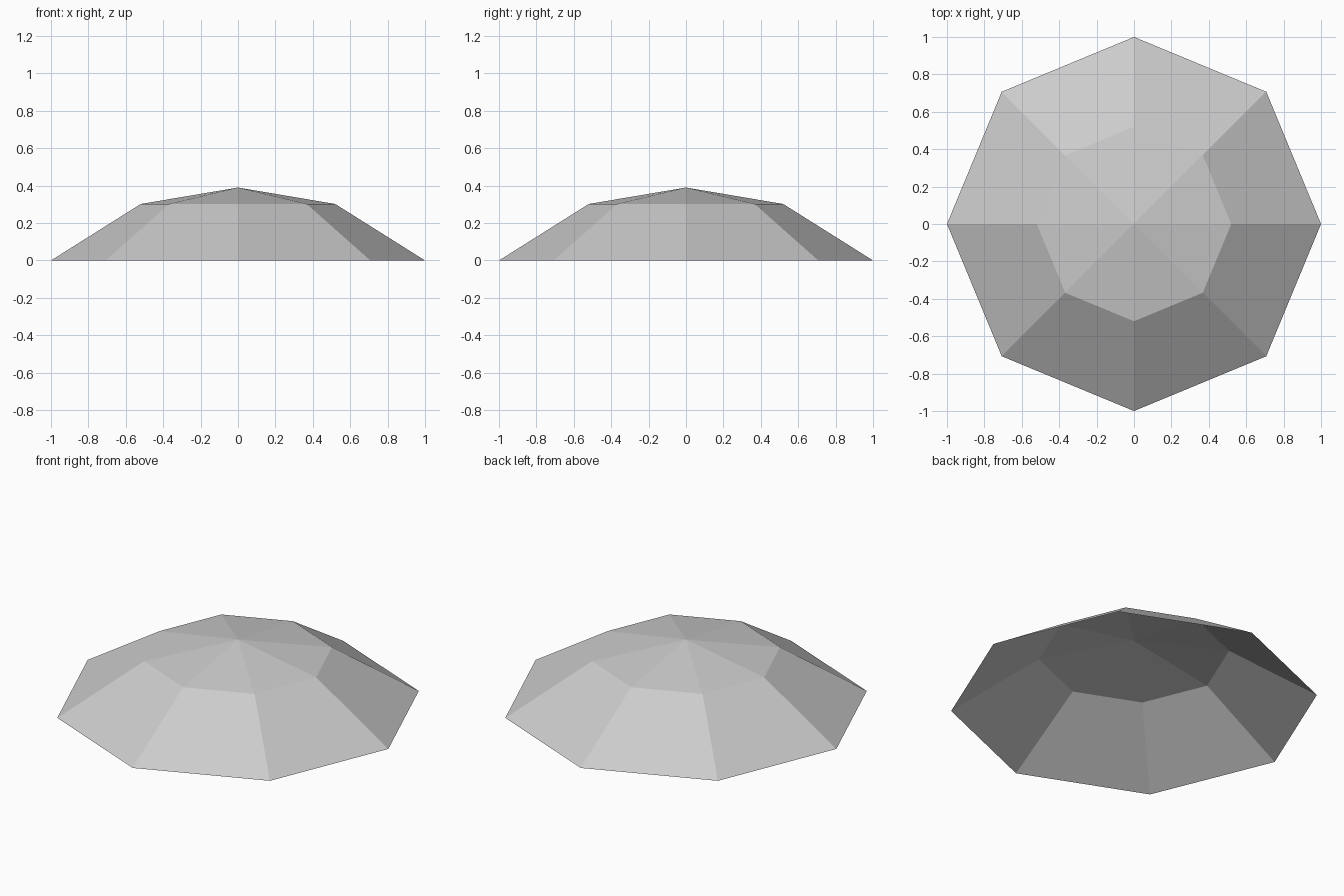
import bpy, bmesh, math

if "Cube" in bpy.data.objects:
    bpy.data.objects.remove(bpy.data.objects["Cube"])

SIDES = 8
RINGS = [(1.0, 0.0), (0.52, 0.302)]  # radius, height
APEX = 0.39

grey = bpy.data.materials.new("light grey")
grey.diffuse_color = (0.6, 0.6, 0.6, 1)
grey.use_nodes = True
grey.node_tree.nodes["Principled BSDF"].inputs["Base Color"].default_value = grey.diffuse_color

# Open faceted canopy: sloping skirt panels and a shallow pointed cap
bm = bmesh.new()
rings = [[bm.verts.new((r * math.cos(math.tau * i / SIDES),
                        r * math.sin(math.tau * i / SIDES), z))
          for i in range(SIDES)] for r, z in RINGS]
top = bm.verts.new((0, 0, APEX))
lower, upper = rings
for i in range(SIDES):
    j = (i + 1) % SIDES
    bm.faces.new((lower[i], lower[j], upper[j], upper[i]))
    bm.faces.new((upper[i], upper[j], top))

mesh = bpy.data.meshes.new("canopy")
bm.to_mesh(mesh)
bm.free()
mesh.materials.append(grey)
canopy = bpy.data.objects.new("canopy", mesh)
bpy.context.collection.objects.link(canopy)
